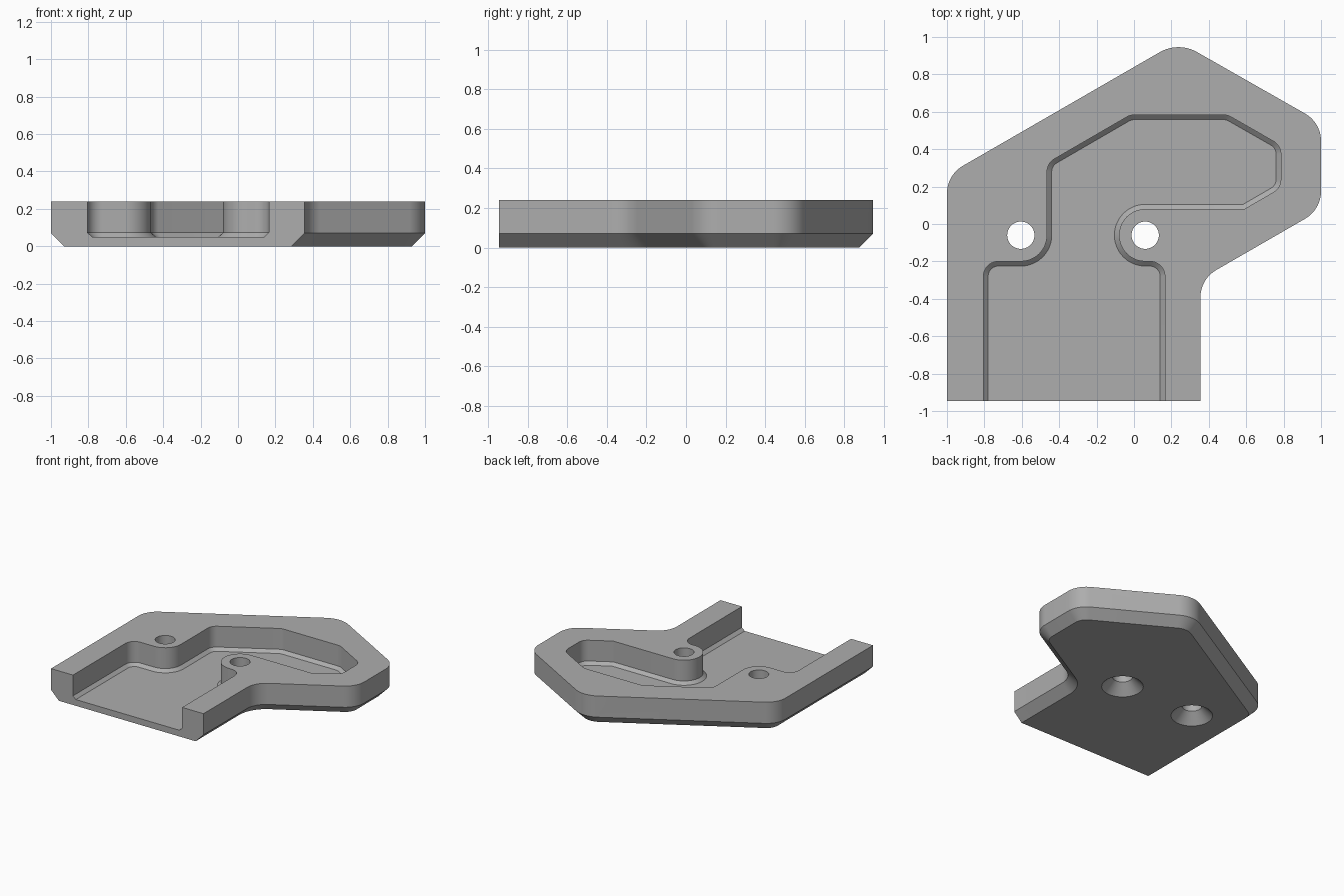
import bpy, bmesh, math
from mathutils import Vector

if "Cube" in bpy.data.objects:
    bpy.data.objects.remove(bpy.data.objects["Cube"])

TOP, FRONT = 0.24, -0.945
PEAK_X, PEAK_Y, PEAK_R = 0.237, 0.945, 0.2
CHAMFER, FLOOR_CHAMFER = 0.07, 0.025

grey = bpy.data.materials.new("plain grey")
grey.use_nodes = True
grey.diffuse_color = (0.42, 0.42, 0.42, 1)
grey.node_tree.nodes["Principled BSDF"].inputs["Base Color"].default_value = grey.diffuse_color


def rounded(corners, steps=12):
    """Closed outline whose corners (x, y, radius) are filleted."""
    out = []
    for i, (x, y, r) in enumerate(corners):
        p = Vector((x, y))
        a = (Vector(corners[i - 1][:2]) - p).normalized()
        b = (Vector(corners[(i + 1) % len(corners)][:2]) - p).normalized()
        if r == 0:
            out.append(p)
            continue
        half = a.angle(b) / 2
        centre = p + (a + b).normalized() * r / math.sin(half)
        start = p + a * r / math.tan(half) - centre
        end = p + b * r / math.tan(half) - centre
        sweep = start.angle(end)
        for k in range(steps + 1):
            t = k / steps
            q = centre + (start * math.sin((1 - t) * sweep) + end * math.sin(t * sweep)) / math.sin(sweep)
            if not out or (q - out[-1]).length > 1e-4:
                out.append(q)
    return out


def inset(loop, d):
    """Move a counter-clockwise outline inwards by d."""
    out = []
    for i, p in enumerate(loop):
        e1 = (p - loop[i - 1]).normalized()
        e2 = (loop[(i + 1) % len(loop)] - p).normalized()
        n1, n2 = Vector((-e1.y, e1.x)), Vector((-e2.y, e2.x))
        out.append(p + (n1 + n2) * d / (1 + n1.dot(n2)))
    return out


def loft(name, rings):
    """Solid joining rings of 3D points, capped at both ends."""
    bm = bmesh.new()
    rows = [[bm.verts.new(p) for p in ring] for ring in rings]
    for lo, hi in zip(rows, rows[1:]):
        for i in range(len(lo)):
            j = (i + 1) % len(lo)
            bm.faces.new((lo[i], lo[j], hi[j], hi[i]))
    bm.faces.new(rows[0][::-1])
    bm.faces.new(rows[-1])
    bmesh.ops.recalc_face_normals(bm, faces=bm.faces[:])
    mesh = bpy.data.meshes.new(name)
    bm.to_mesh(mesh)
    bm.free()
    mesh.materials.append(grey)
    obj = bpy.data.objects.new(name, mesh)
    bpy.context.collection.objects.link(obj)
    return obj


def at(loop, z):
    return [(p.x, p.y, z) for p in loop]


def cut(target, cutter):
    cutter.hide_render = True
    mod = target.modifiers.new("cut", 'BOOLEAN')
    mod.operation, mod.solver, mod.object = 'DIFFERENCE', 'EXACT', cutter
    bpy.context.view_layer.objects.active = target
    bpy.ops.object.modifier_apply(modifier=mod.name)
    bpy.data.objects.remove(cutter)


# Plate with a chamfered underside, except along the flat front
outline = rounded([
    (-1, FRONT, 0), (0.355, FRONT, 0), (0.355, -0.295, 0.17), (1, 0.077, 0.17),
    (1, 0.542, 0.17), (PEAK_X, 0.976, PEAK_R), (-1, 0.262, 0.17)])
base = inset(outline, CHAMFER)
for p, q in zip(base, outline):
    if q.y < FRONT + 0.001:
        p.y = FRONT
plate = loft("housing_plate", [at(base, 0), at(outline, CHAMFER), at(outline, TOP)])

# Pocket open at the front, bending round the two screw bosses
pocket = rounded([
    (0.165, -1.1, 0), (0.165, -0.2, 0.08), (-0.08, -0.2, 0.14), (-0.08, 0.08, 0.14),
    (0.59, 0.08, 0), (0.785, 0.193, 0.08), (0.785, 0.42, 0.08), (0.5, 0.583, 0.08),
    (-0.02, 0.583, 0.08), (-0.465, 0.325, 0.08), (-0.465, -0.2, 0.14),
    (-0.805, -0.2, 0.08), (-0.805, -1.1, 0)])
cut(plate, loft("pocket_cutter", [
    at(inset(pocket, FLOOR_CHAMFER), 0.05), at(pocket, 0.073), at(pocket, 0.4)]))


# Half-round channel through the back wall, flared at both ends
def back_wall(x):
    dx, bend = abs(x - PEAK_X), PEAK_R / 2
    arc = min(dx, bend)
    y = PEAK_Y - PEAK_R + math.sqrt(PEAK_R ** 2 - arc ** 2)
    return y - max(dx - bend, 0) * math.tan(math.radians(30))


def channel_ring(r, depth, follow_wall):
    ring = []
    for k in range(48):
        a = math.tau * k / 48
        x = PEAK_X + r * math.cos(a)
        y = back_wall(x) + depth if follow_wall else depth
        ring.append((x, y, TOP + r * math.sin(a)))
    return ring


cut(plate, loft("channel_cutter", [
    channel_ring(0.17, 0.56, False), channel_ring(0.12, 0.61, False),
    channel_ring(0.12, -0.045, True), channel_ring(0.21, 0.045, True)]))


# Countersunk screw holes
for hx in (-0.605, 0.06):
    def ring(r, z):
        return [(hx + r * math.cos(math.tau * k / 48),
                 -0.06 + r * math.sin(math.tau * k / 48), z) for k in range(48)]
    cut(plate, loft("screw_hole_cutter", [
        ring(0.173, -0.02), ring(0.073, 0.08), ring(0.073, 0.4)]))

# Smooth fillets and bores, crisp edges
bpy.ops.object.select_all(action='DESELECT')
plate.select_set(True)
bpy.context.view_layer.objects.active = plate
bpy.ops.object.shade_smooth_by_angle(angle=math.radians(25))
